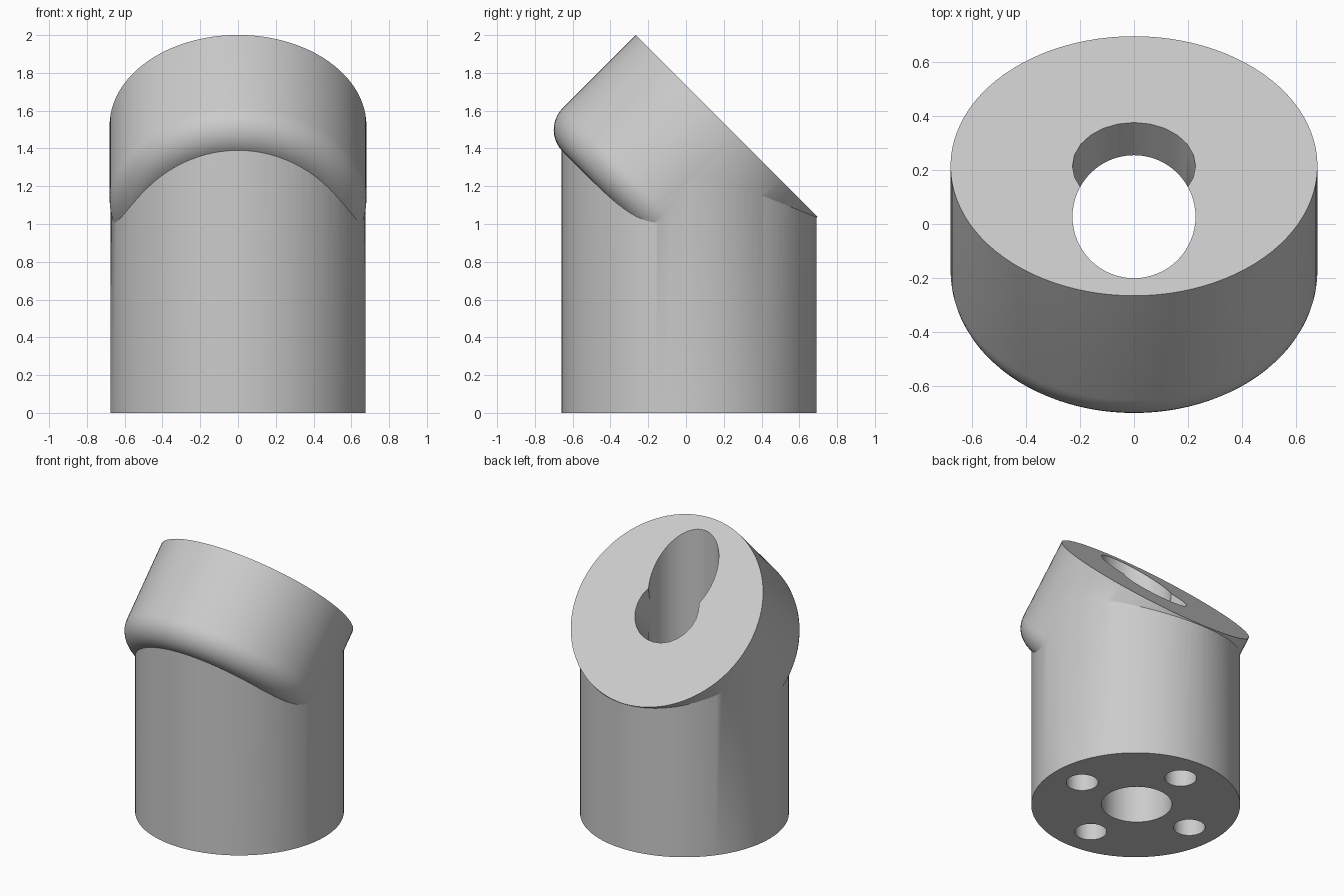
import bpy, bmesh, math
from mathutils import Matrix, Vector

if "Cube" in bpy.data.objects:
    bpy.data.objects.remove(bpy.data.objects["Cube"], do_unlink=True)

grey = bpy.data.materials.new("plain_grey")
grey.use_nodes = True
grey.diffuse_color = (0.6, 0.6, 0.6, 1)
grey.node_tree.nodes["Principled BSDF"].inputs["Base Color"].default_value = grey.diffuse_color

POST_Y = 0.017                              # centre line of the upright post
TOP = Vector((0, 0.215, 1.52))              # centre of the slanted face
TILT = Matrix.Translation(TOP) @ Matrix.Rotation(math.radians(-45), 4, "X")


def add(name, bm, matrix=None):
    if matrix:
        bm.transform(matrix)
    bmesh.ops.recalc_face_normals(bm, faces=bm.faces)
    mesh = bpy.data.meshes.new(name)
    bm.to_mesh(mesh)
    bm.free()
    mesh.materials.append(grey)
    ob = bpy.data.objects.new(name, mesh)
    bpy.context.collection.objects.link(ob)
    return ob


def cylinder(radius, z0, z1, sides=64):
    bm = bmesh.new()
    bmesh.ops.create_cone(bm, cap_ends=True, segments=sides, radius1=radius, radius2=radius,
                          depth=z1 - z0, matrix=Matrix.Translation((0, 0, (z0 + z1) / 2)))
    return bm


def lathe(profile, sides=96):
    bm = bmesh.new()
    verts = [bm.verts.new((r, 0, z)) for r, z in profile]
    edges = [bm.edges.new(pair) for pair in zip(verts, verts[1:])]
    bmesh.ops.spin(bm, geom=verts + edges, axis=(0, 0, 1), cent=(0, 0, 0),
                   angle=math.tau, steps=sides)
    bmesh.ops.remove_doubles(bm, verts=bm.verts, dist=1e-5)
    return bm


def boolean(ob, other, operation):
    mod = ob.modifiers.new(other.name, "BOOLEAN")
    mod.operation, mod.solver, mod.object = operation, "EXACT", other
    bpy.context.view_layer.objects.active = ob
    bpy.ops.object.modifier_apply(modifier=mod.name)
    bpy.data.objects.remove(other, do_unlink=True)


# Upright post, trimmed along the mitre where it meets the slanted head
post = cylinder(0.675, 0, 2, 96)
post.transform(Matrix.Translation((0, POST_Y, 0)))
bend = math.radians(22.5)
cut = bmesh.ops.bisect_plane(post, geom=post.verts[:] + post.edges[:] + post.faces[:],
                             plane_co=(0, POST_Y, TOP.z - TOP.y + POST_Y),
                             plane_no=(0, math.sin(bend), math.cos(bend)), clear_outer=True)
bmesh.ops.holes_fill(post, edges=[e for e in cut["geom_cut"] if isinstance(e, bmesh.types.BMEdge)])
body = add("angled_post", post)

# Slanted head: short drum with a rounded lower rim
RADIUS, DEPTH, ROUND = 0.68, 0.71, 0.163
rim = [(RADIUS - ROUND + ROUND * math.cos(a), -DEPTH + ROUND - ROUND * math.sin(a))
       for a in (math.pi / 2 * i / 10 for i in range(11))]
head = add("slanted_head", lathe([(0, 0), (RADIUS, 0)] + rim + [(0, -DEPTH)]), TILT)
boolean(body, head, "UNION")

# Bores: one straight through, one square to the slanted face
boolean(body, add("main_bore", cylinder(0.228, -0.5, 2.5), Matrix.Translation((0, POST_Y + 0.01, 0))),
        "DIFFERENCE")
slant_depth = (TOP.y - POST_Y) * math.sqrt(2)
boolean(body, add("slanted_bore", cylinder(0.228, -slant_depth, 0.3, 24), TILT), "DIFFERENCE")

# Four blind holes in the base
for i in range(4):
    a = i * math.pi / 2
    place = Matrix.Translation((0.452 * math.cos(a), POST_Y + 0.452 * math.sin(a), 0))
    boolean(body, add("base_hole", cylinder(0.103, -0.2, 0.5, 32), place), "DIFFERENCE")

bpy.ops.object.select_all(action="DESELECT")
body.select_set(True)
bpy.context.view_layer.objects.active = body
bpy.ops.object.shade_smooth_by_angle(angle=math.radians(25))
